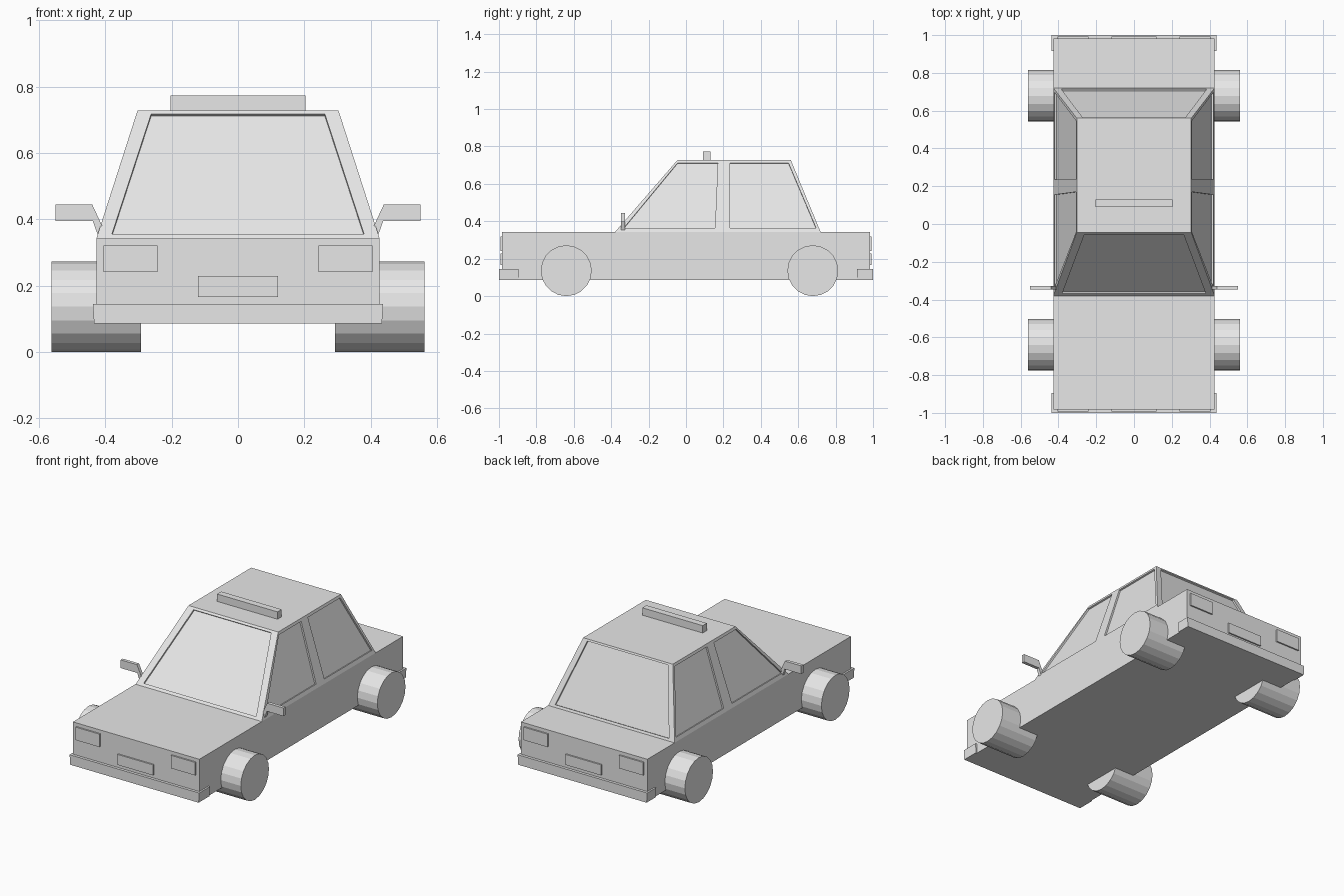
import bpy, bmesh, math
from mathutils import Vector

if "Cube" in bpy.data.objects:
    bpy.data.objects.remove(bpy.data.objects["Cube"])

grey = bpy.data.materials.new("light_grey")
grey.diffuse_color = (0.8, 0.8, 0.8, 1)
grey.use_nodes = True
grey.node_tree.nodes["Principled BSDF"].inputs["Base Color"].default_value = grey.diffuse_color


def make(name, bm):
    bmesh.ops.recalc_face_normals(bm, faces=bm.faces)
    me = bpy.data.meshes.new(name)
    bm.to_mesh(me)
    bm.free()
    me.materials.append(grey)
    ob = bpy.data.objects.new(name, me)
    bpy.context.collection.objects.link(ob)
    return ob


def loft(name, a, b):
    """Closed solid between two matching outlines."""
    bm = bmesh.new()
    va = [bm.verts.new(p) for p in a]
    vb = [bm.verts.new(p) for p in b]
    n = len(va)
    bm.faces.new(va)
    bm.faces.new(vb[::-1])
    for i in range(n):
        j = (i + 1) % n
        bm.faces.new((va[i], vb[i], vb[j], va[j]))
    return make(name, bm)


def rect(x0, x1, y0, y1, z):
    return [(x0, y0, z), (x1, y0, z), (x1, y1, z), (x0, y1, z)]


def box(name, x0, x1, y0, y1, z0, z1):
    return loft(name, rect(x0, x1, y0, y1, z0), rect(x0, x1, y0, y1, z1))


# Lower body and bumpers
box("body", -0.427, 0.427, -0.983, 0.983, 0.085, 0.342)
for name, s, reach in (("front_bumper", -1, 0.895), ("rear_bumper", 1, 0.915)):
    y0, y1 = sorted((s * reach, s * 1.0))
    loft(name, rect(-0.434, 0.434, y0, y1, 0.085), rect(-0.438, 0.438, y0, y1, 0.145))

# Lamps and number plates at both ends
for end, s in (("front", -1), ("rear", 1)):
    y0, y1 = sorted((s * 0.97, s * 0.992))
    box(end + "_plate", -0.12, 0.12, y0, y1, 0.165, 0.229)
    for side, m in (("left", -1), ("right", 1)):
        x0, x1 = sorted((m * 0.242, m * 0.405))
        box(f"{end}_{side}_lamp", x0, x1, y0, y1, 0.241, 0.32)

# Cabin, tapering to the roof
Z0, Z1 = 0.342, 0.728
cabin = loft("cabin", rect(-0.427, 0.427, -0.38, 0.72, Z0),
             rect(-0.303, 0.303, -0.045, 0.56, Z1))


def slope(z, lo, hi):
    return lo + (hi - lo) * (z - Z0) / (Z1 - Z0)


# Recessed windows, cut along each panel's normal
cutters = []


def cut(points, outward):
    pts = [Vector(p) for p in points]
    n = (pts[1] - pts[0]).cross(pts[2] - pts[0]).normalized()
    if n.dot(Vector(outward)) < 0:
        n = -n
    ob = loft("window_cutter", [p - n * 0.01 for p in pts], [p + n * 0.03 for p in pts])
    ob.hide_render = True
    cutters.append(ob)


def end_window(lo, hi, xb, xt, out):
    zb, zt = 0.356, 0.717
    cut([(-xb, slope(zb, lo, hi), zb), (xb, slope(zb, lo, hi), zb),
         (xt, slope(zt, lo, hi), zt), (-xt, slope(zt, lo, hi), zt)], (0, out, 0))


end_window(-0.38, -0.045, 0.38, 0.262, -1)
end_window(0.72, 0.56, 0.385, 0.272, 1)
for m in (-1, 1):
    for yz in ([(-0.332, 0.365), (0.155, 0.365), (0.17, 0.712), (-0.045, 0.712)],
               [(0.235, 0.365), (0.695, 0.365), (0.548, 0.712), (0.235, 0.712)]):
        cut([(m * slope(z, 0.427, 0.303), y, z) for y, z in yz], (m, 0, 0))

for c in cutters:
    mod = cabin.modifiers.new("window", 'BOOLEAN')
    mod.operation = 'DIFFERENCE'
    mod.solver = 'EXACT'
    mod.object = c
deps = bpy.context.evaluated_depsgraph_get()
cut_mesh = bpy.data.meshes.new_from_object(cabin.evaluated_get(deps))
cabin.modifiers.clear()
cabin.data = cut_mesh
for c in cutters:
    bpy.data.objects.remove(c)

# Roof sign
box("roof_sign", -0.204, 0.204, 0.09, 0.13, 0.72, 0.773)

# Door mirrors with slanted arms
mirror = [(0.405, 0.37), (0.44, 0.445), (0.55, 0.445),
          (0.55, 0.395), (0.438, 0.395), (0.422, 0.35)]
for side, m in (("left", -1), ("right", 1)):
    loft(side + "_mirror", [(m * x, -0.347, z) for x, z in mirror],
         [(m * x, -0.327, z) for x, z in mirror])

# Wheels
N, R = 20, 0.136
for end, y in (("front", -0.64), ("rear", 0.678)):
    ring = [(y + R * math.cos(2 * math.pi * i / N), R + R * math.sin(2 * math.pi * i / N))
            for i in range(N)]
    for side, m in (("left", -1), ("right", 1)):
        loft(f"{end}_{side}_wheel", [(m * 0.293, a, b) for a, b in ring],
             [(m * 0.562, a, b) for a, b in ring])
